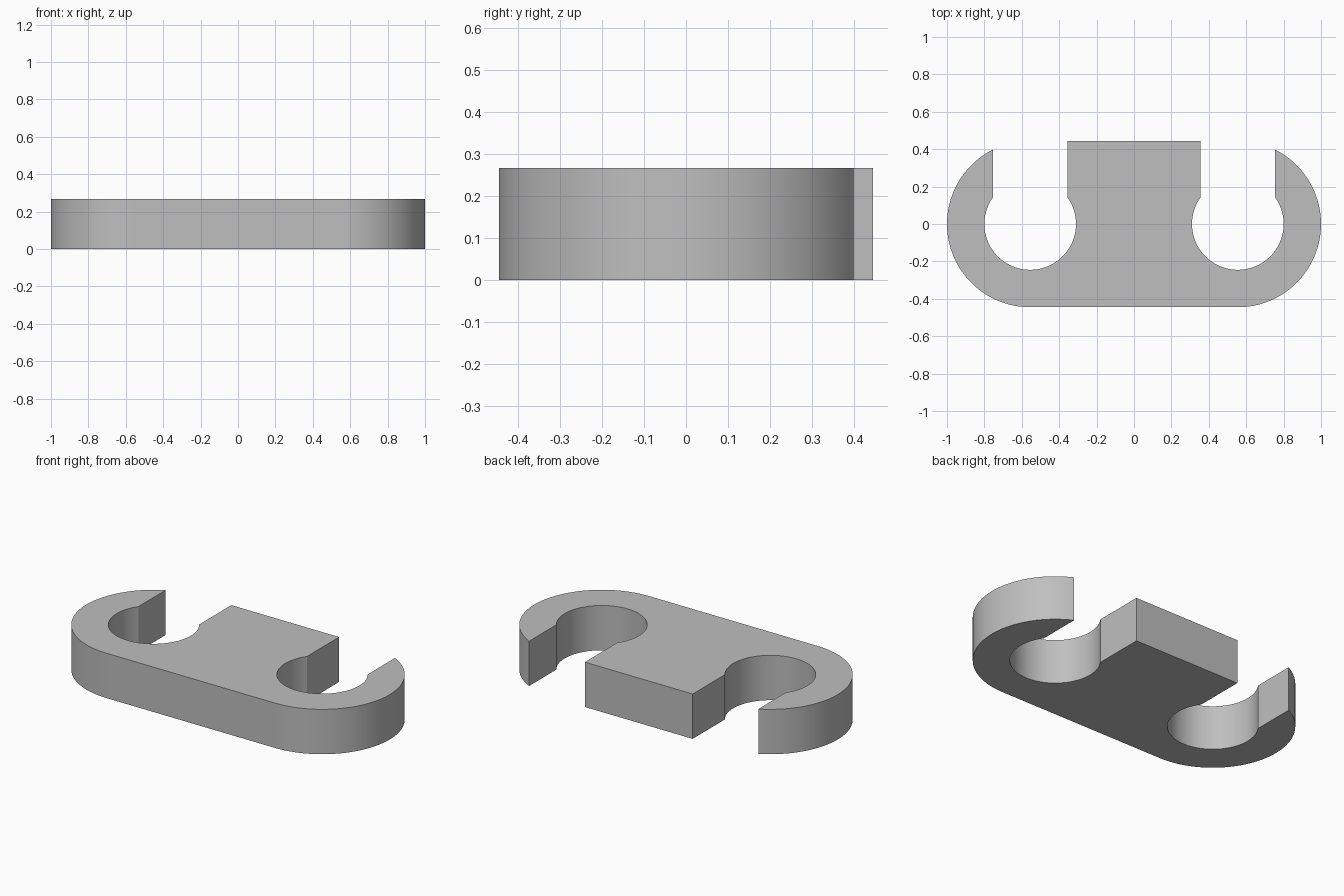
import bpy
import bmesh
from math import acos, cos, sin, pi

default = bpy.data.objects.get("Cube")
if default:
    bpy.data.objects.remove(default, do_unlink=True)

HEIGHT = 0.267
CENTER = 0.555      # x of each hook's centre
OUTER = 0.445       # hook outer radius
BORE = 0.245        # round hole radius
SLOT = 0.2          # half width of the open slot
BACK = 0.444        # y of the middle block's back edge


def arc(radius, start, end, steps):
    """Points along an arc around the hook centre."""
    angles = [start + (end - start) * i / steps for i in range(steps + 1)]
    return [(CENTER + radius * cos(a), radius * sin(a)) for a in angles]


# Half profile: outer hook, round hole, then the middle block's corner
mouth = acos(SLOT / BORE)
half = arc(OUTER, -pi / 2, acos(SLOT / OUTER), 40)
half += arc(BORE, mouth, -pi - mouth, 64)
half.append((CENTER - SLOT, BACK))
profile = half + [(-x, y) for x, y in reversed(half)]

# Double hook clip: the mirrored profile extruded upward
bm = bmesh.new()
base = bm.faces.new([bm.verts.new((x, y, 0)) for x, y in profile])
result = bmesh.ops.extrude_face_region(bm, geom=[base], use_keep_orig=True)
raised = [v for v in result["geom"] if isinstance(v, bmesh.types.BMVert)]
bmesh.ops.translate(bm, verts=raised, vec=(0, 0, HEIGHT))
bmesh.ops.recalc_face_normals(bm, faces=bm.faces)
mesh = bpy.data.meshes.new("double_hook_clip")
bm.to_mesh(mesh)
bm.free()
clip = bpy.data.objects.new("double_hook_clip", mesh)
bpy.context.collection.objects.link(clip)

# Plain grey finish
grey = bpy.data.materials.new("plain_grey")
grey.use_nodes = True
color = (0.52, 0.52, 0.52, 1)
grey.diffuse_color = color
grey.node_tree.nodes["Principled BSDF"].inputs["Base Color"].default_value = color
mesh.materials.append(grey)

# Smooth curved walls, crisp edges
bpy.ops.object.select_all(action="DESELECT")
clip.select_set(True)
bpy.context.view_layer.objects.active = clip
bpy.ops.object.shade_smooth_by_angle(angle=pi / 6)
